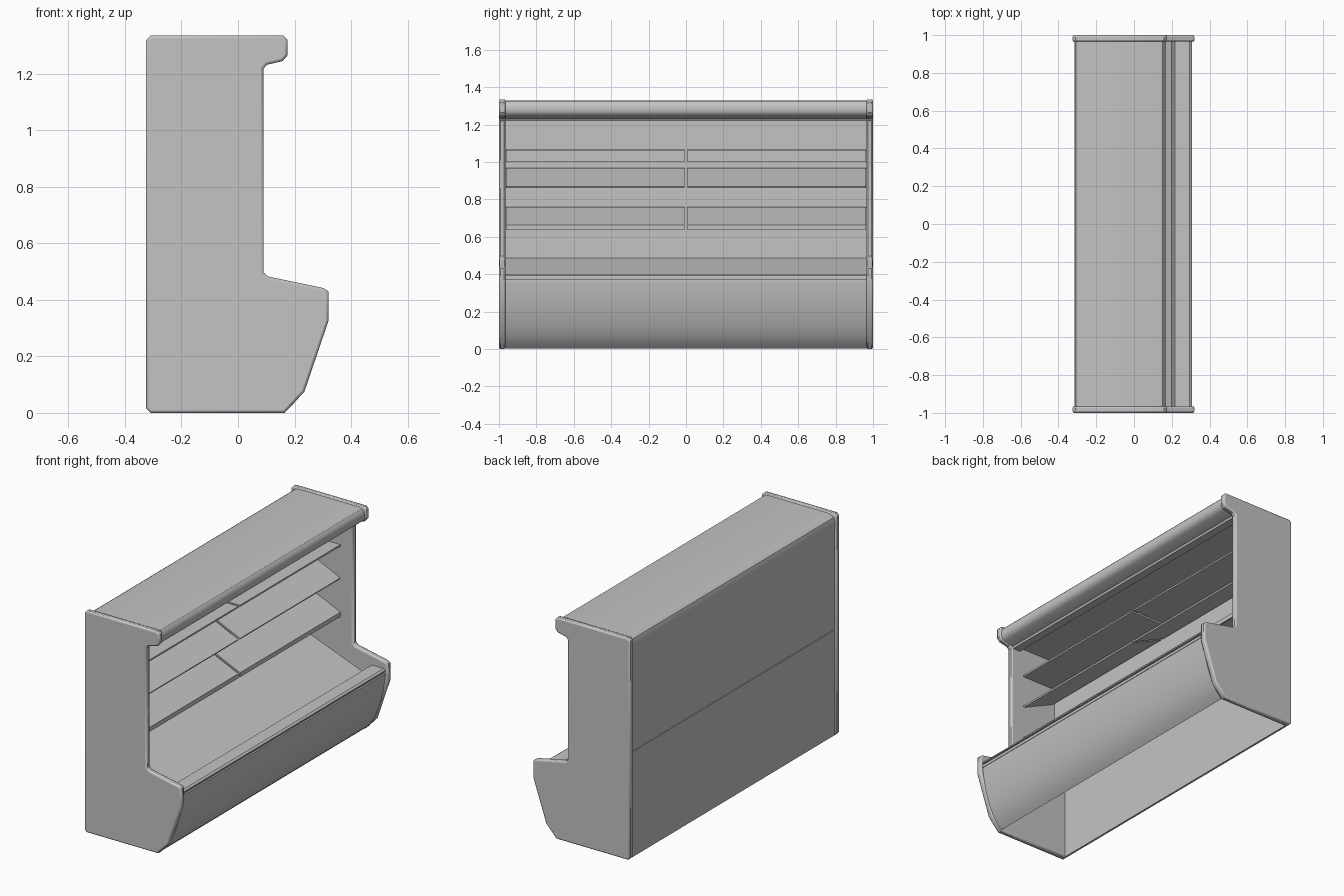
import bpy
import bmesh
import math

old = bpy.data.objects.get("Cube")
if old:
    bpy.data.objects.remove(old, do_unlink=True)

grey = bpy.data.materials.new("light_grey_metal")
grey.use_nodes = True
colour = (0.55, 0.55, 0.55, 1)
grey.diffuse_color = colour
grey.node_tree.nodes["Principled BSDF"].inputs["Base Color"].default_value = colour

INNER = 0.966  # half length between the end panels


def extrude(name, profile, y0, y1, bevel=0.0):
    """Extrude a closed x-z profile along y."""
    bm = bmesh.new()
    face = bm.faces.new([bm.verts.new((x, y0, z)) for x, z in profile])
    geo = bmesh.ops.extrude_face_region(bm, geom=[face])["geom"]
    moved = [v for v in geo if isinstance(v, bmesh.types.BMVert)]
    bmesh.ops.translate(bm, verts=moved, vec=(0, y1 - y0, 0))
    bmesh.ops.recalc_face_normals(bm, faces=bm.faces)
    mesh = bpy.data.meshes.new(name)
    bm.to_mesh(mesh)
    bm.free()
    mesh.materials.append(grey)
    obj = bpy.data.objects.new(name, mesh)
    bpy.context.collection.objects.link(obj)
    if bevel:
        mod = obj.modifiers.new("Rounded rim", "BEVEL")
        mod.width = bevel
        mod.segments = 2
        mod.limit_method = "ANGLE"
        mod.angle_limit = math.radians(60)
    bpy.ops.object.select_all(action="DESELECT")
    obj.select_set(True)
    bpy.context.view_layer.objects.active = obj
    bpy.ops.object.shade_smooth_by_angle(angle=math.radians(32))
    return obj


def strip(path, t):
    """Turn an open path into a thin closed profile, t thick to its left."""
    side = []
    for i, (x, z) in enumerate(path):
        ax, az = path[max(i - 1, 0)]
        bx, bz = path[min(i + 1, len(path) - 1)]
        d = math.hypot(bx - ax, bz - az)
        side.append((x - (bz - az) / d * t, z + (bx - ax) / d * t))
    return path + side[::-1]


# End panels
end_profile = [
    (-0.325, 0.015), (-0.31, 0), (0.165, 0), (0.235, 0.075), (0.32, 0.325),
    (0.32, 0.43), (0.302, 0.442), (0.105, 0.483), (0.09, 0.497), (0.09, 1.218),
    (0.102, 1.232), (0.158, 1.245), (0.175, 1.265), (0.175, 1.32),
    (0.16, 1.335), (-0.31, 1.335), (-0.325, 1.32)]
for side, label in ((-1, "front"), (1, "rear")):
    extrude(label + "_end_panel", end_profile, side * 0.965, side, bevel=0.009)

# Outer back, in two sheets that meet at a seam
extrude("lower_back_panel", strip([(-0.314, 0.003), (-0.314, 0.637)], -0.012), -INNER, INNER)
extrude("upper_back_panel", strip([(-0.314, 0.641), (-0.314, 1.24)], -0.012), -INNER, INNER)

# Canopy with rounded back and nose
canopy = [
    (-0.316, 1.24), (-0.316, 1.29), (-0.308, 1.312), (-0.29, 1.325), (-0.26, 1.329),
    (0.13, 1.329), (0.15, 1.325), (0.163, 1.312), (0.168, 1.295), (0.168, 1.272),
    (0.16, 1.255), (0.145, 1.245), (0.085, 1.23), (0.08, 1.218),
    (0.03, 1.218), (0.01, 1.24)]
extrude("canopy", canopy, -INNER, INNER)

# Inner back wall and sloping deck
extrude("inner_back_wall", strip([(-0.22, 0.48), (-0.22, 0.603)], 0.012), -INNER, INNER)
extrude("inner_upper_wall", strip([(-0.223, 0.603), (-0.223, 1.25)], 0.012), -INNER, INNER)
extrude("deck", strip([(-0.225, 0.488), (0.205, 0.325)], -0.012), -INNER, INNER)

# Curved front panel
front_curve = [
    (0.166, 0.004), (0.198, 0.034), (0.226, 0.075), (0.25, 0.125), (0.27, 0.18),
    (0.286, 0.24), (0.298, 0.3), (0.305, 0.357)]
extrude("front_panel", strip(front_curve, 0.01), -INNER, INNER)

# Tub lip and grooved bumper rail
extrude("tub_inner_wall", strip([(0.198, 0.32), (0.217, 0.398)], -0.012), -INNER, INNER)
extrude("tub_lip", [(0.216, 0.385), (0.216, 0.4), (0.295, 0.4), (0.306, 0.392), (0.306, 0.385)],
        -INNER, INNER)
extrude("lip_groove", [(0.225, 0.372), (0.225, 0.386), (0.298, 0.386), (0.298, 0.372)], -INNER, INNER)
extrude("bumper_rail", [(0.285, 0.357), (0.285, 0.374), (0.308, 0.374), (0.308, 0.357)], -INNER, INNER)

# Shelves, two per row: two tilted rows and a level top row
rows = (("lower", 0.664, 0.76), ("middle", 0.87, 0.968), ("top", 1.07, 1.07))
for label, front_z, back_z in rows:
    for y0, y1, half in ((-0.962, -0.008, "near"), (0.008, 0.962, "far")):
        extrude(f"{label}_{half}_shelf", strip([(-0.205, back_z), (0.008, front_z)], -0.01), y0, y1)
        if label == "top":
            extrude(f"{label}_{half}_shelf_back", strip([(-0.2, 1.0), (-0.2, 1.062)], 0.02), y0, y1)

# Price rail under the lowest shelves
for y0, y1, half in ((-0.962, -0.008, "near"), (0.008, 0.962, "far")):
    extrude(half + "_price_rail", strip([(0.009, 0.637), (0.009, 0.664)], 0.008), y0, y1)
